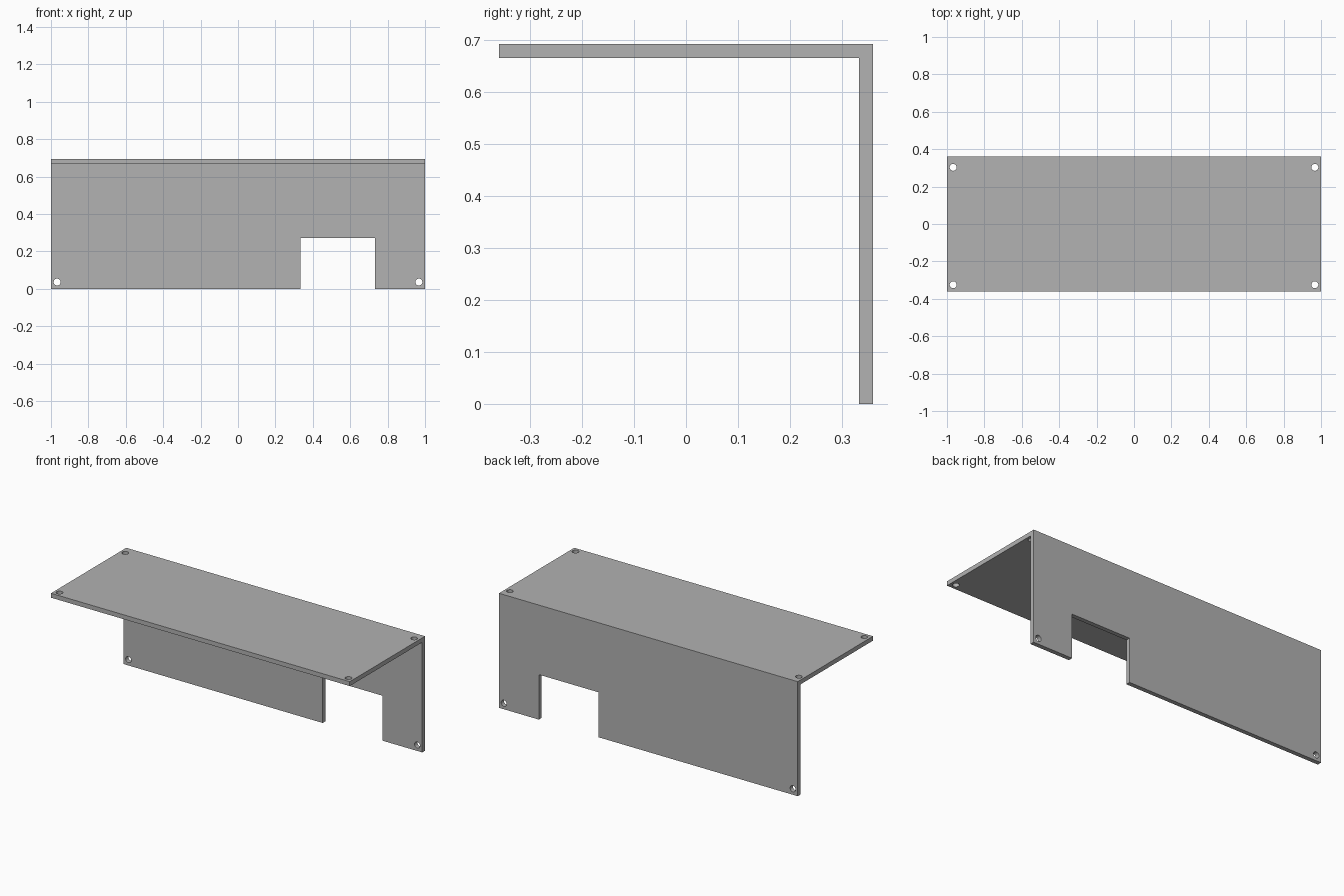
import bpy, bmesh, math

if "Cube" in bpy.data.objects:
    bpy.data.objects.remove(bpy.data.objects["Cube"])

T = 0.0267            # sheet thickness
H = 0.693             # overall height
D = 0.36              # half depth
HOLE_R = 0.0185

grey = bpy.data.materials.new("mid grey")
grey.diffuse_color = (0.445, 0.445, 0.445, 1)
grey.use_nodes = True
grey.node_tree.nodes["Principled BSDF"].inputs["Base Color"].default_value = grey.diffuse_color

# Angle bracket: L profile in the y-z plane, extruded along x
profile = [(-D, H - T), (D - T, H - T), (D - T, 0), (D, 0), (D, H), (-D, H)]
bm = bmesh.new()
face = bm.faces.new([bm.verts.new((-1, y, z)) for y, z in profile])
moved = bmesh.ops.extrude_face_region(bm, geom=[face])["geom"]
bmesh.ops.translate(bm, vec=(2, 0, 0),
                    verts=[v for v in moved if isinstance(v, bmesh.types.BMVert)])
bmesh.ops.recalc_face_normals(bm, faces=bm.faces)
mesh = bpy.data.meshes.new("angle_bracket")
bm.to_mesh(mesh)
bm.free()
mesh.materials.append(grey)
bracket = bpy.data.objects.new("angle_bracket", mesh)
bpy.context.collection.objects.link(bracket)


def cut(cutter):
    """Subtract the cutter from the bracket, then discard it."""
    cutter.hide_render = True
    cutter.data.materials.append(grey)
    mod = bracket.modifiers.new("cut", 'BOOLEAN')
    mod.operation = 'DIFFERENCE'
    mod.solver = 'EXACT'
    mod.object = cutter
    bpy.context.view_layer.objects.active = bracket
    bpy.ops.object.modifier_apply(modifier=mod.name)
    bpy.data.objects.remove(cutter)


def cut_hole(location, rotation=(0, 0, 0)):
    bpy.ops.mesh.primitive_cylinder_add(vertices=32, radius=HOLE_R, depth=0.1,
                                        location=location, rotation=rotation)
    cut(bpy.context.object)


# Screw holes in the shelf corners and the wall's lower corners
for x in (-0.967, 0.967):
    for y in (-0.325, 0.303):
        cut_hole((x, y, H - T / 2))
    cut_hole((x, D - T / 2, 0.036), (math.pi / 2, 0, 0))

# Rectangular notch in the wall's lower edge
bpy.ops.mesh.primitive_cube_add(size=1, location=(0.533, D - T / 2, 0.086))
notch = bpy.context.object
notch.scale = (0.4, 0.1, 0.372)
cut(notch)

# Smooth hole walls, sharp sheet edges
bpy.ops.object.select_all(action='DESELECT')
bracket.select_set(True)
bpy.context.view_layer.objects.active = bracket
bpy.ops.object.shade_smooth_by_angle(angle=math.radians(30))
